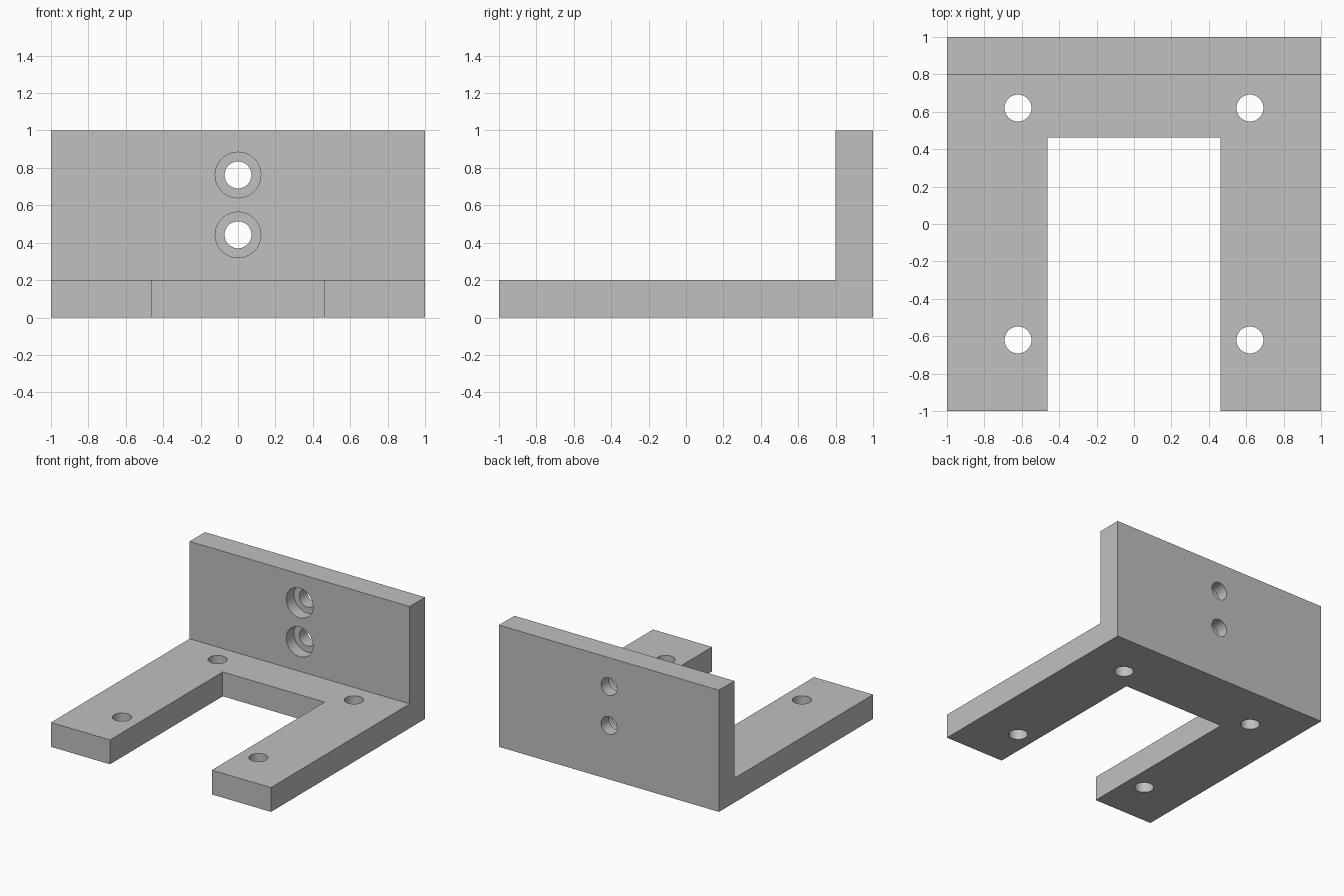
import bpy
import bmesh
from math import pi

cube = bpy.data.objects.get("Cube")
if cube:
    bpy.data.objects.remove(cube, do_unlink=True)

grey = bpy.data.materials.new("plain grey")
grey.use_nodes = True
colour = (0.53, 0.53, 0.53, 1)
grey.diffuse_color = colour
grey.node_tree.nodes["Principled BSDF"].inputs["Base Color"].default_value = colour


def extrude_profile(name, points, to_3d, offset):
    """Extrude a flat outline into a solid."""
    bm = bmesh.new()
    face = bm.faces.new([bm.verts.new(to_3d(u, v)) for u, v in points])
    result = bmesh.ops.extrude_face_region(bm, geom=[face])
    verts = [g for g in result["geom"] if isinstance(g, bmesh.types.BMVert)]
    bmesh.ops.translate(bm, verts=verts, vec=offset)
    bmesh.ops.recalc_face_normals(bm, faces=bm.faces)
    mesh = bpy.data.meshes.new(name)
    bm.to_mesh(mesh)
    bm.free()
    mesh.materials.append(grey)
    obj = bpy.data.objects.new(name, mesh)
    bpy.context.collection.objects.link(obj)
    return obj


def cut(target, cutter):
    """Subtract a cutter and remove it."""
    mod = target.modifiers.new("cut", "BOOLEAN")
    mod.operation = "DIFFERENCE"
    mod.solver = "EXACT"
    mod.object = cutter
    bpy.ops.object.select_all(action="DESELECT")
    target.select_set(True)
    bpy.context.view_layer.objects.active = target
    bpy.ops.object.modifier_apply(modifier=mod.name)
    bpy.data.objects.remove(cutter, do_unlink=True)


def drill(target, radius, depth, centre, rotation=(0, 0, 0)):
    bpy.ops.mesh.primitive_cylinder_add(
        vertices=48, radius=radius, depth=depth, location=centre, rotation=rotation)
    cutter = bpy.context.object
    cutter.hide_render = True
    cutter.data.materials.append(grey)
    cut(target, cutter)


# L-shaped body: base plate and upright back wall
side_profile = [(-1, 0), (1, 0), (1, 1), (0.8, 1), (0.8, 0.2), (-1, 0.2)]
bracket = extrude_profile("mounting_bracket", side_profile,
                          lambda y, z: (-1, y, z), (2, 0, 0))

# Open slot between the two base arms
slot = [(-0.463, -1.2), (0.463, -1.2), (0.463, 0.463), (-0.463, 0.463)]
slot_cutter = extrude_profile("slot_cutter", slot,
                              lambda x, y: (x, y, -0.1), (0, 0, 0.5))
slot_cutter.hide_render = True
cut(bracket, slot_cutter)

# Base mounting holes
for x in (-0.62, 0.62):
    for y in (-0.62, 0.62):
        drill(bracket, 0.072, 0.6, (x, y, 0.1))

# Counterbored wall holes, wide on the front half of the wall
for z in (0.442, 0.762):
    drill(bracket, 0.122, 0.2, (0, 0.8, z), (pi / 2, 0, 0))
    drill(bracket, 0.072, 0.6, (0, 0.9, z), (pi / 2, 0, 0))

# Smooth hole walls, crisp edges
bpy.ops.object.select_all(action="DESELECT")
bracket.select_set(True)
bpy.context.view_layer.objects.active = bracket
bpy.ops.object.shade_smooth_by_angle(angle=pi / 6)
